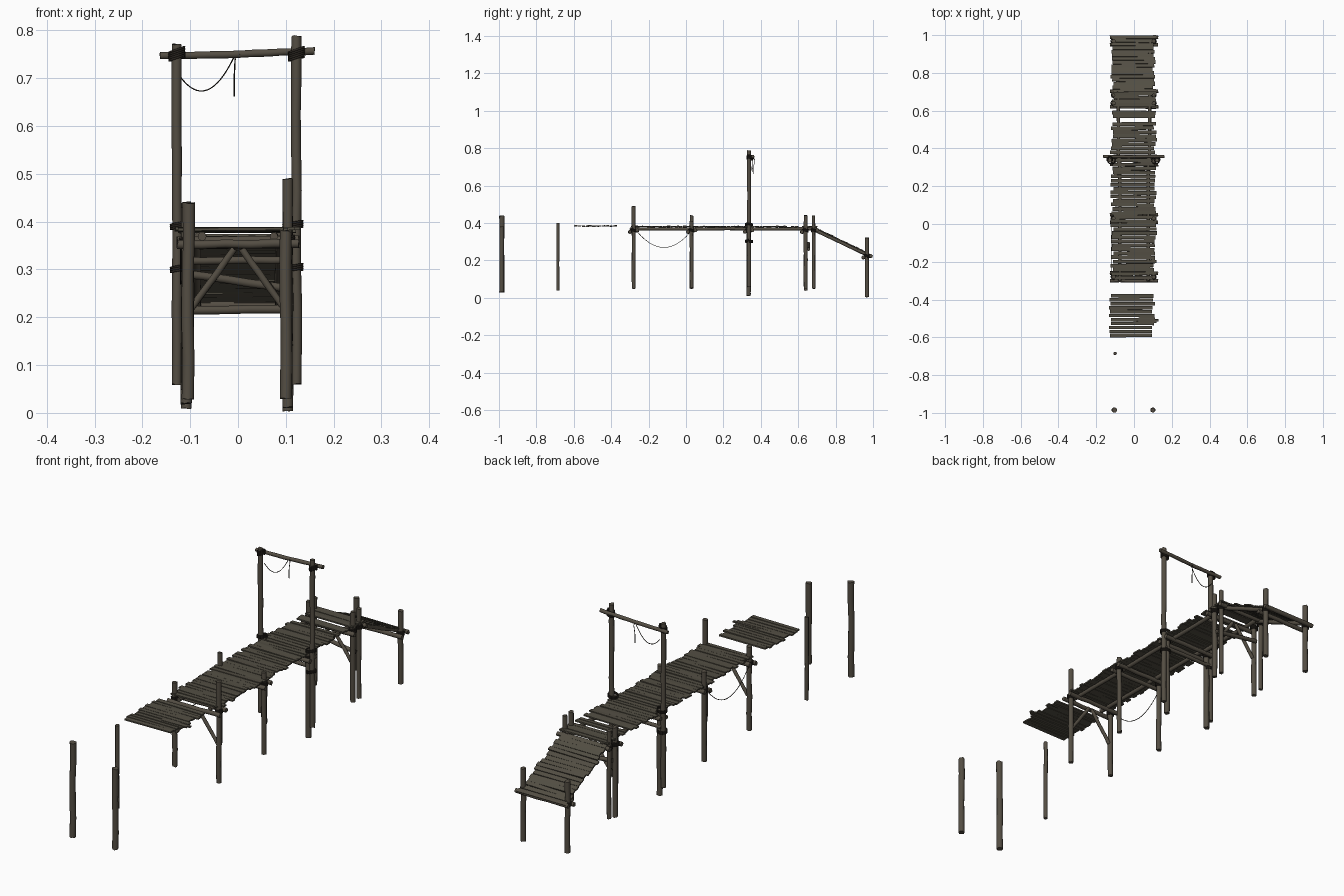
import bpy, bmesh, math, random
from mathutils import Vector, Matrix

random.seed(7)
if "Cube" in bpy.data.objects:
    bpy.data.objects.remove(bpy.data.objects["Cube"])


def material(name, colour):
    m = bpy.data.materials.new(name)
    m.use_nodes = True
    m.diffuse_color = (*colour, 1)
    m.node_tree.nodes["Principled BSDF"].inputs["Base Color"].default_value = (*colour, 1)
    return m


WOOD = material("weathered wood", (0.088, 0.075, 0.056))
PLANK = material("plank wood", (0.085, 0.076, 0.056))
ROPE = material("dark rope", (0.022, 0.018, 0.014))


def finish(name, bm, mat, smooth=False):
    bmesh.ops.recalc_face_normals(bm, faces=bm.faces)
    mesh = bpy.data.meshes.new(name)
    bm.to_mesh(mesh)
    bm.free()
    mesh.materials.append(mat)
    ob = bpy.data.objects.new(name, mesh)
    bpy.context.collection.objects.link(ob)
    if smooth:
        bpy.ops.object.select_all(action="DESELECT")
        ob.select_set(True)
        bpy.context.view_layer.objects.active = ob
        bpy.ops.object.shade_smooth_by_angle(angle=math.radians(45))
    return ob


def log(name, a, b, r, sides=10, rings=5):
    """Slightly crooked, rough-ended log from a to b."""
    a, b = Vector(a), Vector(b)
    turn = (b - a).to_track_quat("Z", "Y")
    bm = bmesh.new()
    loops = []
    for i in range(rings + 1):
        t = i / rings
        bend = 0.12 * r if 0 < i < rings else 0
        off = Vector((random.uniform(-bend, bend), random.uniform(-bend, bend), 0))
        size = r * random.uniform(0.94, 1.04)
        loop = []
        for k in range(sides):
            ang = math.tau * k / sides
            p = Vector((math.cos(ang), math.sin(ang), 0)) * size + off
            if i in (0, rings):
                p.z += random.uniform(-0.2, 0.2) * r
            loop.append(bm.verts.new(a.lerp(b, t) + turn @ p))
        loops.append(loop)
    for lo, hi in zip(loops, loops[1:]):
        for k in range(sides):
            n = (k + 1) % sides
            bm.faces.new((lo[k], lo[n], hi[n], hi[k]))
    bm.faces.new(loops[0][::-1])
    bm.faces.new(loops[-1])
    return finish(name, bm, WOOD, True)


def rope(name, points, r=0.0014):
    cu = bpy.data.curves.new(name, "CURVE")
    cu.dimensions = "3D"
    cu.bevel_depth = r
    cu.bevel_resolution = 1
    sp = cu.splines.new("POLY")
    sp.points.add(len(points) - 1)
    for p, co in zip(sp.points, points):
        p.co = (*co, 1)
    cu.materials.append(ROPE)
    ob = bpy.data.objects.new(name, cu)
    bpy.context.collection.objects.link(ob)


def lashing(name, x, y, z, r, turns=4, tilt=0.15):
    """Rope coil wound round a joint."""
    steps = 14 * turns
    pts = []
    for i in range(steps + 1):
        ang = math.tau * i / 14
        dz = (i / steps - 0.5) * turns * 0.0042
        pts.append((x + r * math.cos(ang), y + r * math.sin(ang),
                    z + dz + tilt * r * math.cos(ang)))
    rope(name, pts, 0.0026)


def planks(name, start, end, left, right, pitch=0.0215, skip=()):
    """Row of uneven boards between two (y, z) points."""
    bm = bmesh.new()
    (y0, z0), (y1, z1) = start, end
    slope = math.atan2(z1 - z0, y1 - y0)
    count = round(math.hypot(y1 - y0, z1 - z0) / pitch)
    for i in range(count):
        if i in skip:
            continue
        t = (i + 0.5) / count
        a = left + random.uniform(-0.008, 0.01)
        b = right + random.uniform(-0.01, 0.008)
        pos = Vector(((a + b) / 2, y0 + (y1 - y0) * t, z0 + (z1 - z0) * t + random.uniform(-0.001, 0.001)))
        width = pitch * random.uniform(0.8, 1.0)
        m = (Matrix.Translation(pos) @ Matrix.Rotation(slope + random.uniform(-0.06, 0.06), 4, "X")
             @ Matrix.Rotation(random.gauss(0, 0.012), 4, "Z")
             @ Matrix.Rotation(random.gauss(0, 0.008), 4, "Y")
             @ Matrix.Diagonal((b - a, width, 0.006, 1)))
        bmesh.ops.create_cube(bm, size=1, matrix=m)
    return finish(name, bm, PLANK)


# Free-standing piles at the broken end
log("broken_pile_right", (-0.105, -0.985, 0.03), (-0.103, -0.985, 0.44), 0.0135)
log("broken_pile_left", (0.1, -0.985, 0.03), (0.1, -0.985, 0.38), 0.0125)
log("thin_pile", (-0.1, -0.685, 0.04), (-0.1, -0.685, 0.40), 0.0085)

# Decking
planks("loose_deck", (-0.6, 0.384), (-0.37, 0.384), -0.13, 0.104, 0.0205)
planks("loose_deck_split_board", (-0.525, 0.386), (-0.505, 0.386), 0.0, 0.125, 0.012)
planks("main_deck", (-0.295, 0.381), (0.54, 0.381), -0.118, 0.114)
planks("rear_deck", (0.56, 0.381), (0.7, 0.381), -0.112, 0.112, skip=(2,))
planks("ramp_deck", (0.695, 0.372), (0.998, 0.226), -0.116, 0.108)

# Support frames: y, then bottom and top of the right and left posts
FRAMES = [(-0.28, 0.065, 0.43, 0.05, 0.49, 0.0105), (0.03, 0.05, 0.44, 0.055, 0.41, 0.0105),
          (0.335, 0.02, 0.39, 0.012, 0.39, 0.012), (0.64, 0.04, 0.43, 0.05, 0.44, 0.011),
          (0.682, 0.05, 0.43, 0.05, 0.44, 0.0095), (0.968, 0.01, 0.32, 0.004, 0.32, 0.011)]
for n, (y, lo_r, hi_r, lo_l, hi_l, r) in enumerate(FRAMES, 1):
    beam_z = 0.215 if y > 0.9 else 0.352
    for side, x, lo, hi in (("right", -0.108, lo_r, hi_r), ("left", 0.104, lo_l, hi_l)):
        log(f"post_{side}_{n}", (x, y, lo), (x, y, hi), r)
        lashing(f"post_lashing_{side}_{n}", x, y, beam_z + 0.008, r + 0.003)
    sides = (-1,) if n == 4 else (1,) if n == 5 else (-1, 1)
    for s in sides:
        z = beam_z + (0.008 if s > 0 else 0)
        log(f"cross_beam_{n}", (-0.127, y + s * 0.02, z), (0.127, y + s * 0.02, z + 0.002), 0.0095)

# Lengthwise bearers below the boards
for side, x in (("right", -0.075), ("left", 0.075)):
    log(f"front_bearer_{side}", (x, -0.3, 0.369), (x, 0.35, 0.369), 0.009)
    log(f"rear_bearer_{side}", (x * 1.1, 0.32, 0.369), (x * 1.1, 0.70, 0.369), 0.009)
    log(f"ramp_bearer_{side}", (x * 1.15, 0.68, 0.367), (x * 1.15, 0.985, 0.222), 0.009)

# Braced frames
for name, y in (("front", -0.28), ("rear", 0.64)):
    for side, s in (("right", -1), ("left", 1)):
        log(f"{name}_brace_{side}", (s * 0.1, y, 0.215), (s * 0.008, y, 0.343), 0.0075)
log("lower_tie_beam", (-0.12, 0.34, 0.318), (0.12, 0.34, 0.32), 0.0085)
log("slanting_tie_beam", (-0.105, 0.655, 0.29), (0.105, 0.655, 0.26), 0.009)

# Gateway
for side, x, hi in (("right", -0.128, 0.77), ("left", 0.122, 0.788)):
    log(f"gate_post_{side}", (x, 0.337, 0.06), (x, 0.337, hi), 0.0105, rings=9)
    for z in (0.302, 0.392):
        lashing(f"gate_lashing_{side}", x * 0.94, 0.337, z, 0.02, 3)
    lashing(f"gate_top_lashing_{side}", x, 0.342, 0.75, 0.0155, 5, 0.3)
log("gate_crossbar_right", (-0.163, 0.357, 0.747), (0.005, 0.357, 0.75), 0.008)
log("gate_crossbar_left", (0.0, 0.357, 0.75), (0.16, 0.357, 0.757), 0.008)


# Hanging ropes
def sag(a, b, depth, n=20):
    a, b = Vector(a), Vector(b)
    return [a.lerp(b, i / n) - Vector((0, 0, depth * 4 * (i / n) * (1 - i / n))) for i in range(n + 1)]


rope("gate_rope", sag((-0.12, 0.352, 0.702), (-0.008, 0.357, 0.745), 0.048))
rope("gate_rope_tail", [(-0.008, 0.357, 0.757), (-0.006, 0.367, 0.74), (-0.008, 0.362, 0.70), (-0.008, 0.362, 0.662)])
rope("side_rope", sag((-0.12, -0.27, 0.365), (-0.12, 0.03, 0.36), 0.093))
